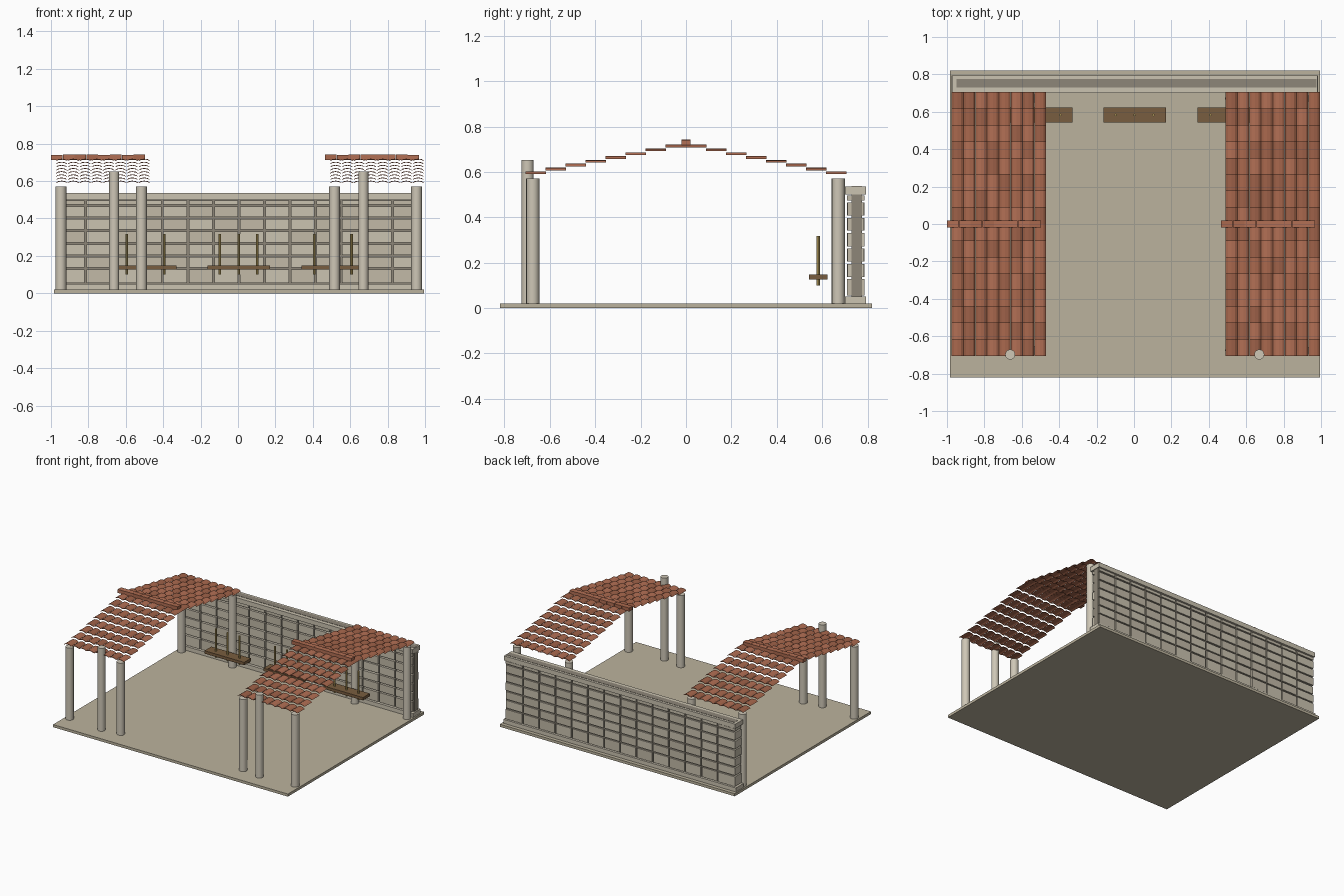
import bpy, bmesh, random
from mathutils import Matrix, Vector

if "Cube" in bpy.data.objects:
    bpy.data.objects.remove(bpy.data.objects["Cube"])

random.seed(4)


def mat(name, r, g, b):
    m = bpy.data.materials.new(name)
    m.diffuse_color = (r, g, b, 1)
    m.use_nodes = True
    m.node_tree.nodes["Principled BSDF"].inputs["Base Color"].default_value = m.diffuse_color
    return m


STONE = mat("stone", 0.60, 0.55, 0.44)
STONE2 = mat("stone_dark", 0.54, 0.49, 0.39)
MORTAR = mat("mortar", 0.27, 0.24, 0.19)
PAVING = mat("paving", 0.50, 0.45, 0.34)
PILLAR = mat("pillar_stone", 0.62, 0.57, 0.47)
TILES = [mat("clay_%d" % i, *c) for i, c in enumerate(
    [(0.45, 0.16, 0.09), (0.40, 0.14, 0.075), (0.34, 0.12, 0.065)])]
WOOD = mat("wood", 0.19, 0.11, 0.05)
BRASS = mat("brass", 0.55, 0.40, 0.13)


def box(bm, lo, hi, mi=0):
    lo, hi = Vector(lo), Vector(hi)
    m = Matrix.Translation((lo + hi) / 2) @ Matrix.Diagonal((*(hi - lo), 1))
    vs = bmesh.ops.create_cube(bm, size=1, matrix=m)["verts"]
    for f in {f for v in vs for f in v.link_faces}:
        f.material_index = mi


def finish(bm, name, mats):
    me = bpy.data.meshes.new(name)
    bmesh.ops.recalc_face_normals(bm, faces=bm.faces)
    bm.to_mesh(me)
    bm.free()
    for m in mats:
        me.materials.append(m)
    ob = bpy.data.objects.new(name, me)
    bpy.context.collection.objects.link(ob)
    return ob


def box_part(name, lo, hi, m):
    bm = bmesh.new()
    box(bm, lo, hi)
    return finish(bm, name, [m])


def rod(name, x, y, z0, z1, r, m, n=16):
    bpy.ops.mesh.primitive_cylinder_add(
        vertices=n, radius=r, depth=z1 - z0, location=(x, y, (z0 + z1) / 2))
    ob = bpy.context.object
    ob.name = name
    ob.data.materials.append(m)
    bpy.ops.object.shade_smooth_by_angle()


# floor slab
box_part("floor", (-0.985, -0.82, 0), (0.995, 0.82, 0.02), PAVING)

# back wall: dark core, block courses, plinth and coping
box_part("wall_core", (-0.95, 0.73, 0.02), (0.975, 0.775, 0.537), MORTAR)
box_part("wall_plinth", (-0.975, 0.70, 0.02), (0.985, 0.793, 0.05), STONE)
box_part("wall_coping", (-0.97, 0.701, 0.50), (0.98, 0.793, 0.535), STONE)
bm = bmesh.new()
xs = [-0.968] + [-0.815 + 0.1367 * k for k in range(13)] + [0.975]
zs = [0.05, 0.133, 0.20, 0.267, 0.336, 0.403, 0.47, 0.50]
for z0, z1 in zip(zs, zs[1:]):
    for x0, x1 in zip(xs, xs[1:]):
        d = random.uniform(0, 0.004)
        box(bm, (x0 + 0.005, 0.709 + d, z0 + 0.005),
            (x1 - 0.005, 0.787 - d, z1 - 0.005), random.randint(0, 1))
finish(bm, "wall_blocks", [STONE, STONE2])

# columns at the roof corners, and one taller column in front of each roof
for i, x in enumerate((-0.947, -0.516, 0.516, 0.955)):
    for side, y in (("front", -0.675), ("back", 0.671)):
        rod("%s_column_%d" % (side, i), x, y, 0.02, 0.57, 0.029, PILLAR)
for i, x in enumerate((-0.662, 0.67)):
    rod("tall_column_%d" % i, x, -0.698, 0.02, 0.652, 0.027, PILLAR)


# arched clay tile running along y
def tile(bm, x, y0, y1, top, w, mi):
    h, t = 0.012, 0.004
    outer = [(-w / 2, -h), (-w * 0.3, -h * 0.25), (0, 0),
             (w * 0.3, -h * 0.25), (w / 2, -h)]
    inner = [(w / 2 - t, -h), (w * 0.27, -h * 0.25 - t), (0, -t),
             (-w * 0.27, -h * 0.25 - t), (-w / 2 + t, -h)]
    rings = [[bm.verts.new((x + a, y, top + b)) for a, b in outer + inner]
             for y in (y0, y1)]
    n = len(rings[0])
    faces = []
    for k in range(n):
        j = (k + 1) % n
        faces.append(bm.faces.new(
            (rings[0][k], rings[0][j], rings[1][j], rings[1][k])))
    for r in rings:
        for k in range(4):
            faces.append(bm.faces.new((r[k], r[k + 1], r[8 - k], r[9 - k])))
    for f in faces:
        f.material_index = mi


# two stepped gable roofs with ridge caps
for name, x0 in (("left", -0.975), ("right", 0.49)):
    bm = bmesh.new()
    cols, step = 8, 0.505 / 8
    for row in range(8):
        for s in (-1, 1):
            for c in range(cols):
                ya, yb = 0.088 * row, 0.088 * (row + 1) + 0.002
                tile(bm, x0 + step * (c + 0.5), s * ya, s * yb,
                     0.72 - 0.0168 * row, step - 0.001, random.randint(0, 2))
    finish(bm, name + "_roof_tiles", TILES)
    bm = bmesh.new()
    for c in range(cols):
        a = x0 - 0.025 + step * c
        box(bm, (a, -0.02, 0.714), (a + step - 0.001, 0.02,
            0.742 - random.uniform(0, 0.002)), random.randint(0, 1))
    finish(bm, name + "_ridge_cap", TILES)

# three wall shelves with upright brass rods
for i, x in enumerate((-0.495, 0.003, 0.507)):
    box_part("shelf_%d" % i, (x - 0.167, 0.542, 0.127),
             (x + 0.167, 0.624, 0.149), WOOD)
    for k in (-1, 0, 1):
        rod("shelf_%d_rod_%d" % (i, k + 1), x + 0.1 * k, 0.583,
            0.10, 0.318, 0.007, BRASS, 8)
